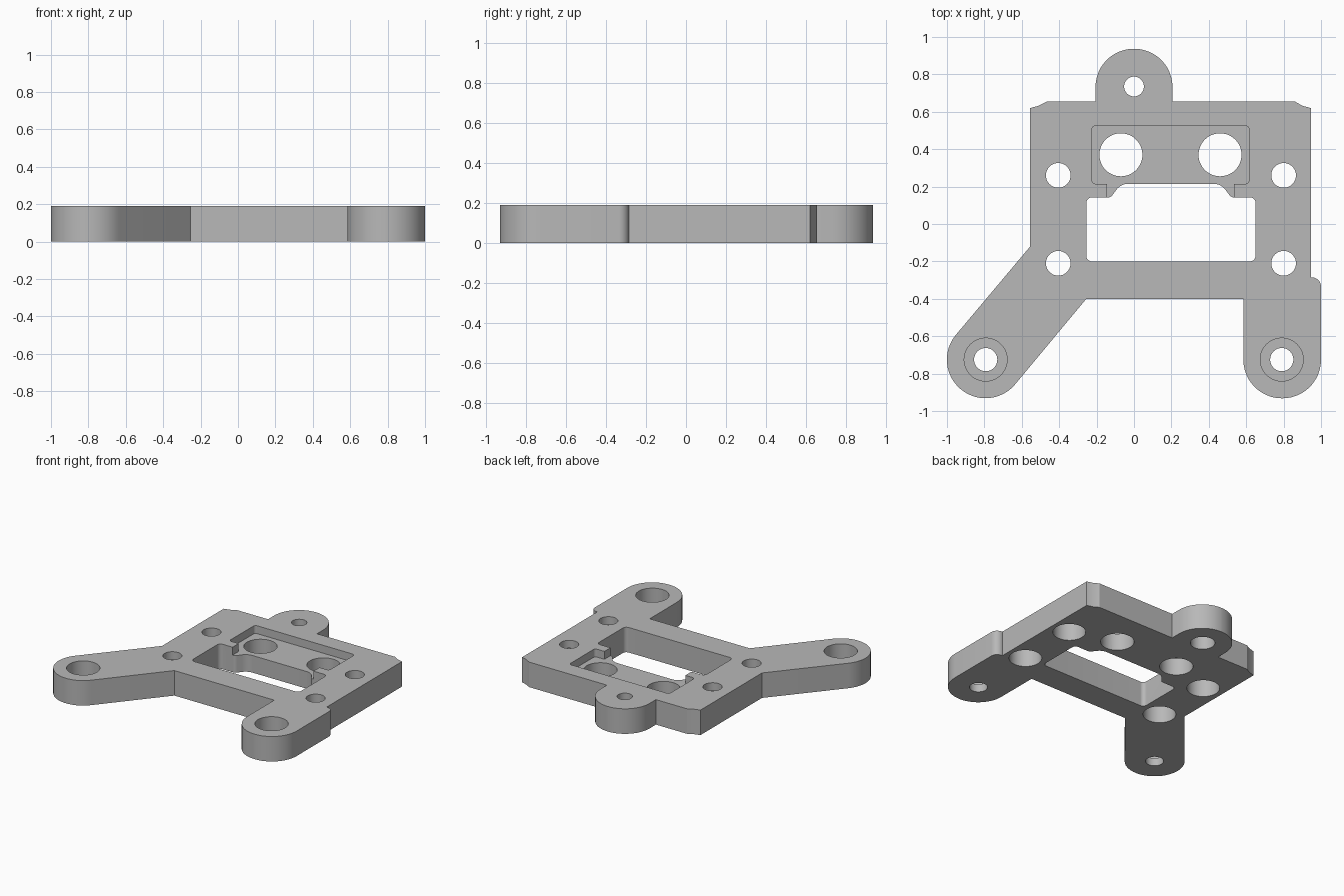
import bpy, bmesh, math
from mathutils import Vector

HEIGHT = 0.19
LEG_R = 0.207
BORE_DEPTH = 0.13

if "Cube" in bpy.data.objects:
    bpy.data.objects.remove(bpy.data.objects["Cube"])

grey = bpy.data.materials.new("plain grey")
grey.use_nodes = True
grey.diffuse_color = (0.48, 0.48, 0.48, 1)
grey.node_tree.nodes["Principled BSDF"].inputs["Base Color"].default_value = grey.diffuse_color


def rounded(corners, steps=12):
    """Turn (x, y, radius) corners into an outline with filleted corners."""
    out = []
    for i, (x, y, r) in enumerate(corners):
        p = Vector((x, y))
        if r == 0:
            out.append(p)
            continue
        a = (Vector(corners[i - 1][:2]) - p).normalized()
        b = (Vector(corners[(i + 1) % len(corners)][:2]) - p).normalized()
        half = a.angle(b) / 2
        centre = p + (a + b).normalized() * r / math.sin(half)
        start = p + a * r / math.tan(half) - centre
        end = p + b * r / math.tan(half) - centre
        sweep = math.atan2(start.cross(end), start.dot(end))
        for k in range(steps + 1):
            t = sweep * k / steps
            out.append(centre + Vector((start.x * math.cos(t) - start.y * math.sin(t),
                                        start.x * math.sin(t) + start.y * math.cos(t))))
    return out


def prism(name, outline, low, high):
    """Extrude a flat outline between two heights."""
    bm = bmesh.new()
    face = bm.faces.new([bm.verts.new((p[0], p[1], low)) for p in outline])
    top = bmesh.ops.extrude_face_region(bm, geom=[face])["geom"]
    bmesh.ops.translate(bm, vec=(0, 0, high - low),
                        verts=[v for v in top if isinstance(v, bmesh.types.BMVert)])
    bmesh.ops.recalc_face_normals(bm, faces=bm.faces)
    mesh = bpy.data.meshes.new(name)
    bm.to_mesh(mesh)
    bm.free()
    mesh.materials.append(grey)
    obj = bpy.data.objects.new(name, mesh)
    bpy.context.collection.objects.link(obj)
    return obj


# Body outline: slanted left leg, straight right leg, rounded rear tab
leg_centre = Vector((-0.793, -0.725))
along = Vector((-0.4, -0.475)).normalized() * LEG_R
side = Vector((-along.y, along.x))
tip_a = leg_centre + along + side
tip_b = leg_centre + along - side
fillet = LEG_R - 0.001
body = prism("mounting_plate", rounded([
    (-0.555, -0.12, 0), (*tip_b, fillet), (*tip_a, fillet), (-0.255, -0.4, 0),
    (0.585, -0.4, 0), (0.585, -0.932, fillet), (1, -0.932, fillet),
    (1, -0.285, 0.05), (0.945, -0.285, 0),
    (0.945, 0.62, 0), (0.9, 0.632, 0), (0.86, 0.655, 0),
    (0.206, 0.655, 0), (0.206, 0.937, 0.205), (-0.206, 0.937, 0.205), (-0.206, 0.655, 0),
    (-0.465, 0.655, 0), (-0.51, 0.632, 0), (-0.555, 0.62, 0)]), 0, HEIGHT)


def cut(outline, low=-0.1, high=HEIGHT + 0.1):
    cutter = prism("cutter", outline, low, high)
    cutter.hide_render = True
    mod = body.modifiers.new("cut", "BOOLEAN")
    mod.operation, mod.solver, mod.object = "DIFFERENCE", "EXACT", cutter
    bpy.ops.object.select_all(action="DESELECT")
    body.select_set(True)
    bpy.context.view_layer.objects.active = body
    bpy.ops.object.modifier_apply(modifier=mod.name)
    bpy.data.objects.remove(cutter)


def circle(x, y, r, n=48):
    return [(x + r * math.cos(math.tau * k / n), y + r * math.sin(math.tau * k / n))
            for k in range(n)]


# Central opening with a raised rear bay
cut(rounded([(-0.255, -0.2, 0.03), (0.65, -0.2, 0.03), (0.65, 0.142, 0.03),
             (0.52, 0.142, 0.03), (0.465, 0.215, 0.08),
             (-0.07, 0.215, 0.08), (-0.125, 0.142, 0.03), (-0.255, 0.142, 0.03)]))

# Shallow pocket sunk into the top
cut(rounded([(-0.225, 0.215, 0.02), (-0.145, 0.215, 0), (-0.145, 0.1, 0),
             (0.535, 0.1, 0), (0.535, 0.215, 0), (0.615, 0.215, 0.02),
             (0.615, 0.525, 0.02), (-0.225, 0.525, 0.02)]), HEIGHT - 0.06)

# Two large holes in the pocket floor
for x in (-0.07, 0.46):
    cut(circle(x, 0.37, 0.115))

# Four corner holes, counterbored from below
for x in (-0.405, 0.8):
    for y in (-0.21, 0.26):
        cut(circle(x, y, 0.066))
        cut(circle(x, y, 0.113), high=BORE_DEPTH)

# Rear tab hole, counterbored from below
cut(circle(0, 0.735, 0.053))
cut(circle(0, 0.735, 0.085), high=BORE_DEPTH)

# Leg holes, counterbored from above
for x in (-0.793, 0.79):
    cut(circle(x, -0.725, 0.062))
    cut(circle(x, -0.725, 0.115), low=HEIGHT - BORE_DEPTH)

# Smooth the round walls, keep the edges crisp
bpy.ops.object.shade_smooth_by_angle(angle=math.radians(25))
